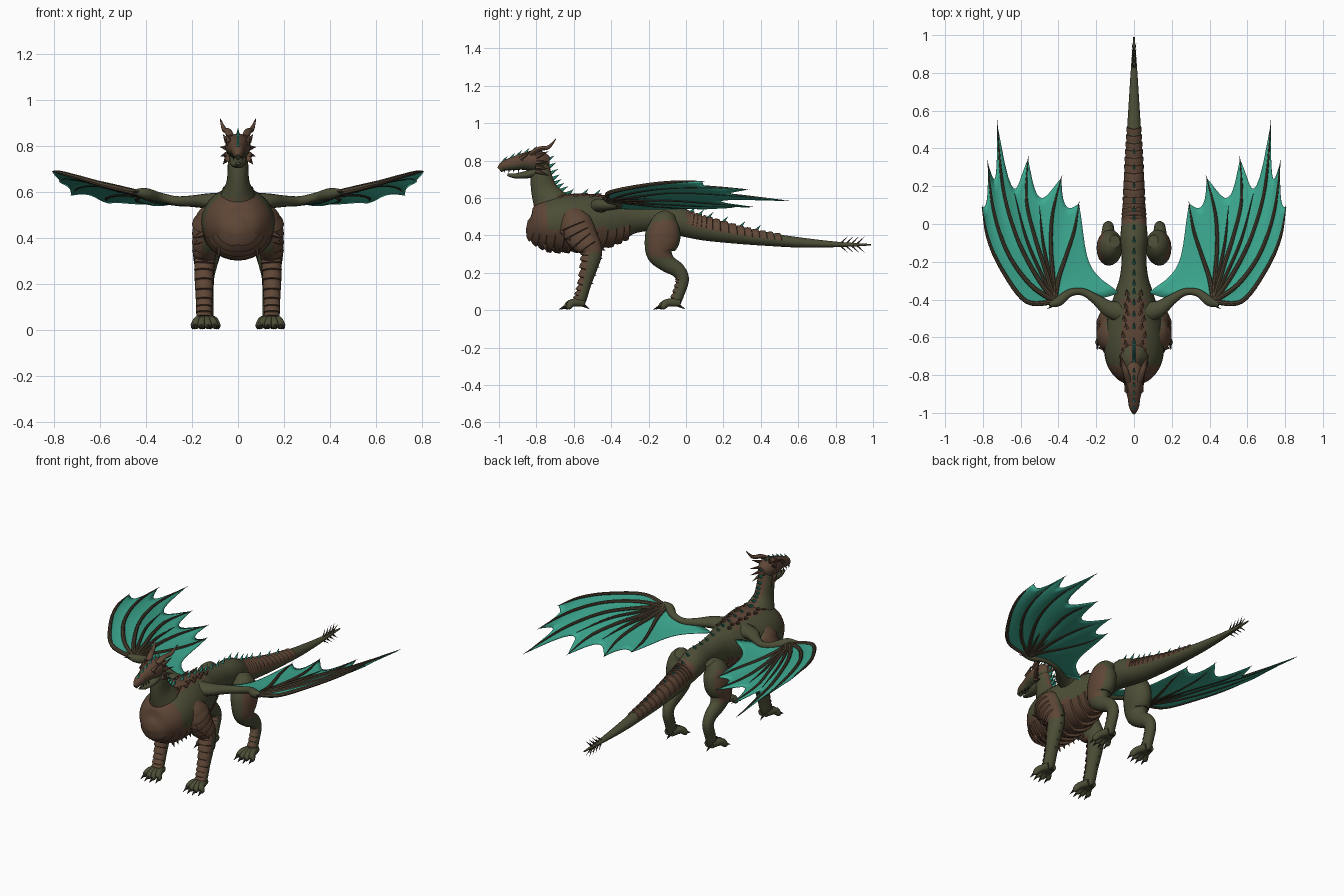
import bpy, bmesh, math
from mathutils import Vector, Matrix

if "Cube" in bpy.data.objects:
    bpy.data.objects.remove(bpy.data.objects["Cube"])

SKIN, SCALE, TEAL, BONE, CLAW = range(5)
PALETTE = [("olive skin", (.072, .075, .037)), ("brown scales", (.112, .061, .037)),
           ("teal membrane", (.045, .40, .28)), ("wing bone", (.075, .055, .032)),
           ("dark claw", (.035, .027, .02))]
MATS = []
for label, rgb in PALETTE:
    m = bpy.data.materials.new(label)
    m.use_nodes = True
    m.diffuse_color = (*rgb, 1)
    bsdf = m.node_tree.nodes["Principled BSDF"]
    bsdf.inputs["Base Color"].default_value = (*rgb, 1)
    bsdf.inputs["Roughness"].default_value = .8
    MATS.append(m)


def finish(name, bm, paint, mirror=False, thick=0):
    """paint is a colour index or a rule of face centre and normal."""
    bmesh.ops.recalc_face_normals(bm, faces=bm.faces)
    for f in bm.faces:
        f.material_index = paint(f.calc_center_median(), f.normal) if callable(paint) else paint
    me = bpy.data.meshes.new(name)
    bm.to_mesh(me)
    bm.free()
    for m in MATS:
        me.materials.append(m)
    me.shade_smooth()
    me.set_sharp_from_angle(angle=math.radians(40))
    ob = bpy.data.objects.new(name, me)
    bpy.context.collection.objects.link(ob)
    if thick:
        ob.modifiers.new("thickness", "SOLIDIFY").thickness = thick
    if mirror:
        ob.modifiers.new("mirror", "MIRROR").use_mirror_merge = False
    return ob


def add_grid(bm, rows, closed=False):
    vs = [[bm.verts.new(p) for p in row] for row in rows]
    n = len(vs[0])
    for a, b in zip(vs, vs[1:]):
        for j in range(n if closed else n - 1):
            k = (j + 1) % n
            bm.faces.new((a[j], a[k], b[k], b[j]))
    if closed:
        bm.faces.new(vs[0])
        bm.faces.new(vs[-1])


def spline(pts, t):
    """Smooth interpolation through the stations, t counted in stations."""
    last = len(pts) - 1
    t = max(0, min(t, last))
    i = min(int(t), last - 1)
    u = t - i
    a, b, c, d = (Vector(pts[max(0, min(k, last))]) for k in range(i - 1, i + 3))
    return b + (c - a) * (u / 2) + (a * 2 - b * 5 + c * 4 - d) * (u * u / 2) \
        + (b * 3 - a - c * 3 + d) * (u ** 3 / 2)


def surf(pts, t, ang, off=0, ref=(1, 0, 0)):
    p = spline(pts, t)
    tan = (spline(pts, t + .05) - spline(pts, t - .05)).to_3d().normalized()
    side = Vector(ref)
    side = (side - tan * side.dot(tan)).normalized()
    up = tan.cross(side)
    return p.to_3d() + side * (max(p[3], .001) + off) * math.cos(ang) \
        + up * (max(p[4], .001) + off) * math.sin(ang)


def add_tube(bm, pts, sides=20, steps=5, ref=(1, 0, 0)):
    n = (len(pts) - 1) * steps
    add_grid(bm, [[surf(pts, i / steps, math.tau * j / sides, 0, ref) for j in range(sides)]
                  for i in range(n + 1)], True)


def tube(name, pts, paint, mirror=False, **kw):
    bm = bmesh.new()
    add_tube(bm, pts, **kw)
    return finish(name, bm, paint, mirror)


def scutes(name, pts, ts, mid, span, length, lift, vee=0, mirror=False):
    """Overlapping raised plates wrapped round part of a tube."""
    bm = bmesh.new()
    profile = [(0, -.004), (.5, lift * .7), (.9, lift), (1, -.004)]
    for t in ts:
        add_grid(bm, [[surf(pts, t + s * length + vee * abs(u / 6), mid + span * u / 6,
                            o * (1 - .6 * (u / 6) ** 2)) for u in range(-6, 7)] for s, o in profile])
    return finish(name, bm, SCALE, mirror)


def spikes(name, items, paint, mirror=False):
    bm = bmesh.new()
    for base, tip, r in items:
        base, tip = Vector(base), Vector(tip)
        d = tip - base
        bmesh.ops.create_cone(bm, cap_ends=True, segments=6, radius1=r, radius2=r * .05, depth=d.length,
                              matrix=Matrix.Translation((base + tip) / 2)
                              @ d.to_track_quat("Z", "Y").to_matrix().to_4x4())
    return finish(name, bm, paint, mirror)


def centred(rows):
    return [(0, *r) for r in rows]


# Torso and tail
TORSO = centred([(-.85, .46, .02, .02), (-.82, .455, .09, .09), (-.74, .46, .145, .14),
                 (-.62, .47, .16, .152), (-.48, .475, .135, .145), (-.36, .49, .10, .12),
                 (-.28, .50, .075, .09), (-.18, .50, .065, .076), (-.08, .49, .072, .082),
                 (.02, .455, .065, .068), (.12, .432, .058, .062), (.29, .40, .05, .046),
                 (.45, .378, .04, .035), (.61, .362, .03, .027), (.8, .352, .018, .015),
                 (.99, .35, .004, .004)])


def torso_paint(c, n):
    if c.y < -.3 and (n.z < -.25 or c.y < -.74):
        return SCALE
    if -.75 < c.y < -.4 and abs(c.x) < .06 and n.z > .5:
        return SCALE
    return SCALE if 0 < c.y < .42 and n.z > -.1 else SKIN


tube("torso_and_tail", TORSO, torso_paint, sides=28)
scutes("belly_plates", TORSO, [.35 + .42 * i for i in range(12)], math.pi / 2, 1.15, .45, .014, .3)
scutes("tail_plates", TORSO, [8.8 + .25 * i for i in range(14)], -math.pi / 2, 1.5, .27, .008, .1)

# Neck and head
NECK = centred([(-.78, .82, .032, .04), (-.775, .725, .044, .056), (-.757, .64, .051, .072),
                (-.715, .56, .088, .10), (-.66, .48, .12, .12)])
tube("neck", NECK, lambda c, n: SCALE if c.z < .57 and abs(n.x) > .4 or n.y > .6 else SKIN)
HEAD = centred([(-.73, .80, .02, .025), (-.77, .80, .047, .05), (-.82, .798, .055, .055),
                (-.87, .795, .048, .045), (-.92, .785, .034, .036), (-.97, .772, .026, .028),
                (-.997, .75, .01, .016)])
tube("head", HEAD, lambda c, n: SCALE if n.z > -.3 else SKIN)
tube("lower_jaw", centred([(-.765, .755, .03, .03), (-.84, .728, .036, .022), (-.91, .718, .022, .014),
                           (-.955, .724, .008, .006)]), SKIN)
tube("horn", [(.03, -.83, .835, .018, .016), (.043, -.785, .862, .016, .013),
              (.06, -.735, .872, .011, .01), (.077, -.695, .917, .002, .002)], SCALE, True, sides=10)
spikes("cheek_spines", [((.045, -.80, z), (.06 + w, -.735, z + dz), .014)
                        for z, w, dz in [(.82, .005, .03), (.79, .018, .005), (.765, .016, -.01),
                                         (.745, .005, -.025)]], SCALE, True)
spikes("brow_ridge", [((.036, -.885, .81), (.05, -.83, .85), .016)], SCALE, True)
spikes("eye", [((.042, -.872, .803), (.05, -.874, .806), .007)], TEAL, True)
spikes("teeth", [((.02, y, .752), (.02, y - .003, .732), .004) for y in (-.97, -.945, -.92, -.895)],
       CLAW, True)

# Spine crest, running from the snout to the tail
crest = []
for i in range(6):
    b = surf(HEAD, 1.2 + .75 * i, math.pi / 2, -.004)
    crest.append((b, b + Vector((0, .022, .028)), .008))
for i in range(9):
    b = surf(NECK, .25 + .37 * i, -math.pi / 2, -.004)
    crest.append((b, b + Vector((0, .038, .022)), .011))
for i in range(17):
    b = surf(TORSO, 3 + .53 * i, -math.pi / 2, -.004)
    crest.append((b, b + Vector((0, .028, .032)), .009))
spikes("spine_crest", crest, TEAL)
back = [surf(TORSO, 2.6 + .3 * i, -1.2 - .1 * (i % 2), -.004) for i in range(9)]
spikes("back_scales", [(b, b + Vector((.006, .03, .014)), .014) for b in back], SCALE, True)
spikes("tail_tip_spines", [((0, y, .35), (x, y + .045, .35 + z), .006) for y in (.82, .85, .88, .91)
                           for x, z in ((.012, .045), (.012, -.042))], BONE, True)


# Legs and feet
def foot(name, x, y, reach):
    bm = bmesh.new()
    claws = []
    for k in (-1.5, -.5, .5, 1.5):
        tx, ty = x + k * .031, y - reach + abs(k) * .012
        add_tube(bm, [(x + k * .008, y + .03, .04, .02, .022), (x + k * .02, y - reach * .45, .04, .02, .022),
                      (tx, ty, .02, .015, .018), (tx, ty - .012, .015, .006, .006)], sides=10, steps=3)
        claws.append(((tx, ty, .022), (tx + k * .003, ty - .042, .004), .011))
    claws.append(((x, y + .02, .03), (x, y + .06, .006), .011))
    finish(name, bm, SKIN, True)
    spikes(name + "_claws", claws, CLAW, True)


FORE = [(.10, -.60, .54, .03, .05), (.125, -.595, .48, .06, .085), (.135, -.56, .40, .055, .085),
        (.143, -.505, .32, .046, .058), (.147, -.515, .24, .042, .046), (.147, -.54, .14, .036, .033),
        (.147, -.56, .07, .034, .032), (.147, -.575, .03, .03, .03)]
tube("front_leg", FORE, lambda c, n: SCALE if (n.y < -.2 and c.z < .34) or (n.x > .45 and c.z > .3)
     else SKIN, True)
scutes("front_leg_plates", FORE, [3 + .42 * i for i in range(8)], math.pi / 2, 1.2, .45, .01,
       mirror=True)
scutes("shoulder_plates", FORE, [.9 + .45 * i for i in range(4)], .3, .9, .5, .01, mirror=True)
spikes("shoulder_spines", [((.15, -.66 + .03 * i, .42 - .025 * i), (.195, -.655 + .035 * i, .40 - .03 * i),
                            .016) for i in range(4)], SCALE, True)
spikes("chest_spines", [((.08, -.76 + .04 * i, .36), (.085, -.74 + .04 * i, .305), .016)
                        for i in range(6)], SCALE, True)
spikes("elbow_spines", [((.147, -.465 - .014 * i, .33 - .045 * i), (.15, -.43 - .016 * i, .32 - .045 * i),
                         .012) for i in range(5)], SKIN, True)
foot("front_foot", .145, -.575, .07)

HIND = [(.10, -.09, .515, .03, .035), (.12, -.11, .47, .06, .075), (.13, -.125, .39, .068, .095),
        (.138, -.14, .31, .056, .075), (.14, -.105, .255, .042, .05), (.138, -.045, .215, .034, .04),
        (.136, -.018, .165, .03, .034), (.136, -.035, .10, .029, .031), (.136, -.06, .035, .03, .03)]
tube("hind_leg", HIND, lambda c, n: SCALE if n.x > .6 and .28 < c.z < .48 else SKIN, True)
scutes("shin_plates", HIND, [5.6 + .4 * i for i in range(5)], math.pi / 2, 1, .42, .006, mirror=True)
foot("hind_foot", .136, -.065, .075)

# Wings: arm, finger bones and the membrane between them
ARM = [(.05, -.47, .55, .05, .06), (.13, -.45, .56, .034, .045), (.20, -.40, .56, .025, .028),
       (.27, -.36, .562, .02, .02), (.34, -.365, .578, .02, .021), (.40, -.41, .593, .024, .026),
       (.45, -.425, .60, .012, .014)]
tube("wing_arm", ARM, SKIN, True, ref=(0, 0, 1), sides=14)
WRIST = (.42, -.41, .592)
FINGERS = [[WRIST, (.57, -.41, .628), (.70, -.24, .665), (.775, -.07, .685), (.805, .10, .69)],
           [WRIST, (.55, -.32, .625), (.67, -.15, .652), (.745, .08, .66), (.775, .34, .645)],
           [WRIST, (.52, -.27, .612), (.62, -.07, .632), (.695, .20, .62), (.725, .55, .585)],
           [WRIST, (.47, -.24, .592), (.525, -.07, .59), (.57, .13, .575), (.56, .36, .552)],
           [WRIST, (.43, -.27, .58), (.44, -.11, .57), (.43, .06, .56), (.38, .26, .55)],
           [WRIST, (.40, -.29, .575), (.36, -.17, .56), (.315, -.03, .552), (.29, .12, .55)],
           [WRIST, (.35, -.37, .578), (.27, -.36, .56), (.17, -.39, .55), (.07, -.36, .545)]]


def blend(a, b, w):
    return [Vector(p).lerp(Vector(q), w) for p, q in zip(a, b)]


bones = bmesh.new()
half_ribs = [blend(FINGERS[2], FINGERS[3], .5), blend(FINGERS[3], FINGERS[4], .5)]
for path in FINGERS[:-1]:
    add_tube(bones, [(*p, r, r) for p, r in zip(path, (.014, .012, .010, .008, .001))],
             sides=8, steps=6, ref=(0, 0, 1))
for path in half_ribs:
    add_tube(bones, [(*p, r, r) for p, r in zip(path[:4], (.01, .009, .007, .001))],
             sides=8, steps=6, ref=(0, 0, 1))
finish("wing_bones", bones, BONE, True)

web = bmesh.new()
for a, b, notch in zip(FINGERS, FINGERS[1:], (.1, .14, .2, .17, .12, .2)):
    rows = []
    for i in range(17):
        row = []
        for j in range(11):
            u = j / 10
            bow = 4 * u * (1 - u)
            t = 4 * i / 16 * (.97 - notch * bow)
            p = spline(a, t).lerp(spline(b, t), u)
            p.z -= .012 * bow * t / 4
            row.append(p)
        rows.append(row)
    add_grid(web, rows)
bmesh.ops.remove_doubles(web, verts=web.verts, dist=.0001)
finish("wing_membrane", web, TEAL, True, thick=.004)
spikes("wing_thumb", [((.42, -.425, .60), (.46, -.45, .60), .012)], CLAW, True)
